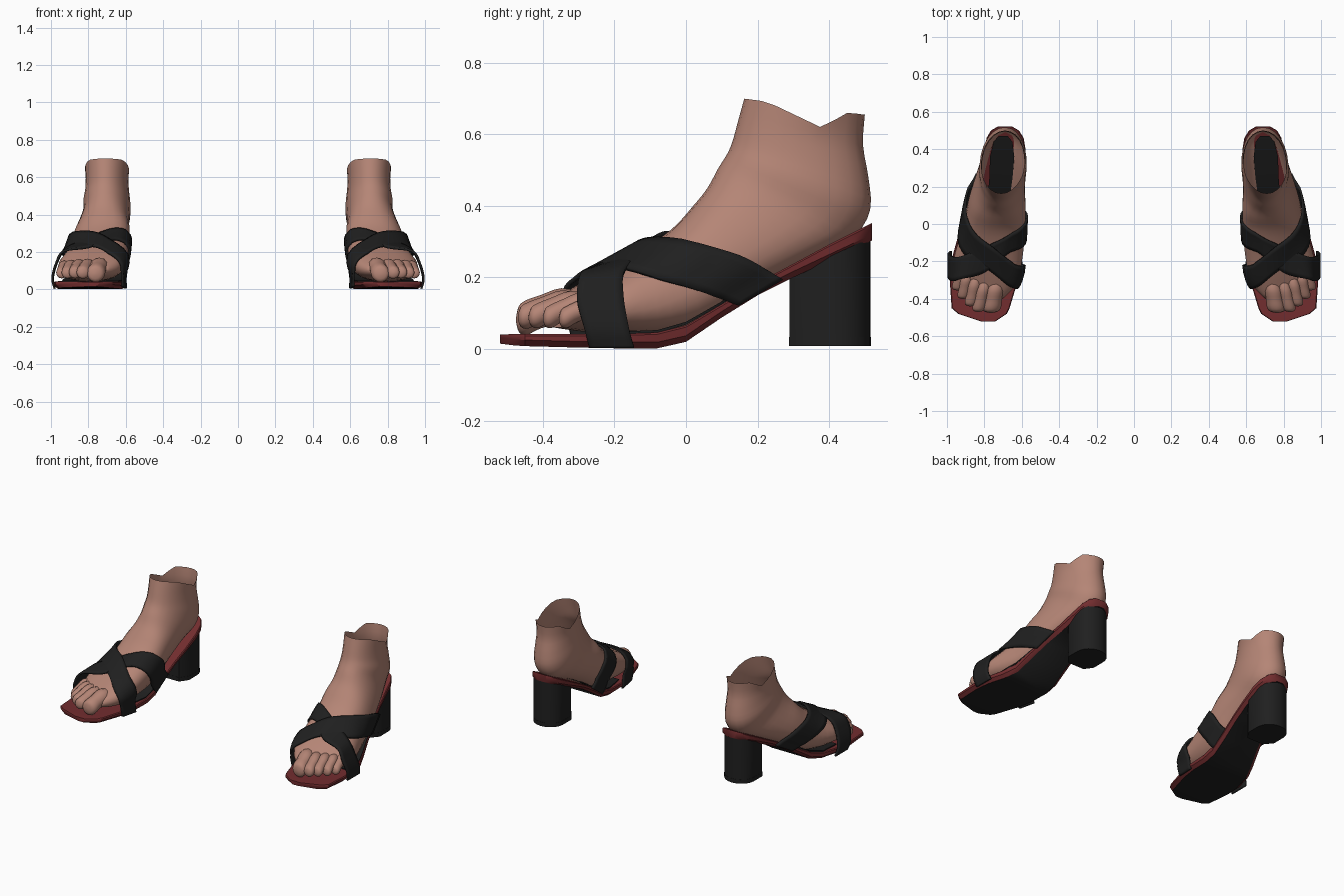
import bpy, bmesh, math
from mathutils import Vector

cube = bpy.data.objects.get("Cube")
if cube:
    bpy.data.objects.remove(cube)


def material(name, rgb):
    m = bpy.data.materials.new(name)
    m.use_nodes = True
    m.diffuse_color = (*rgb, 1)
    bsdf = m.node_tree.nodes["Principled BSDF"]
    bsdf.inputs["Base Color"].default_value = (*rgb, 1)
    bsdf.inputs["Roughness"].default_value = 0.7
    return m


SKIN = material("skin", (0.46, 0.235, 0.18))
RED = material("dark red leather", (0.17, 0.026, 0.028))
BLACK = material("black leather", (0.014, 0.014, 0.014))


def smooth_rows(rows, steps):
    """Catmull-Rom resampling of rows of numbers."""
    out = []
    for i in range(len(rows) - 1):
        p0, p1 = rows[max(i - 1, 0)], rows[i]
        p2, p3 = rows[i + 1], rows[min(i + 2, len(rows) - 1)]
        for k in range(steps):
            t = k / steps
            out.append([0.5 * (2 * b + (c - a) * t + (2 * a - 5 * b + 4 * c - d) * t * t
                               + (3 * b - a - 3 * c + d) * t ** 3)
                        for a, b, c, d in zip(p0, p1, p2, p3)])
    out.append(list(rows[-1]))
    return out


def loft(name, rings, mats, closed=True, caps=(True, True), angle=40):
    """Skin a list of point rings and return the object."""
    bm = bmesh.new()
    vs = [[bm.verts.new(p) for p in r] for r in rings]
    n = len(rings[0])
    for a, b in zip(vs, vs[1:]):
        for i in range(n if closed else n - 1):
            j = (i + 1) % n
            bm.faces.new((a[i], a[j], b[j], b[i]))
    if caps[0]:
        bm.faces.new(vs[0][::-1])
    if caps[1]:
        bm.faces.new(vs[-1])
    bmesh.ops.recalc_face_normals(bm, faces=bm.faces)
    mesh = bpy.data.meshes.new(name)
    bm.to_mesh(mesh)
    bm.free()
    for m in mats:
        mesh.materials.append(m)
    ob = bpy.data.objects.new(name, mesh)
    bpy.context.collection.objects.link(ob)
    bpy.ops.object.select_all(action='DESELECT')
    bpy.context.view_layer.objects.active = ob
    ob.select_set(True)
    bpy.ops.object.shade_smooth_by_angle(angle=math.radians(angle))
    return ob


def mirror(ob):
    ob.modifiers.new("other_side", 'MIRROR').use_mirror_merge = False


# Foot and ankle: lower y, z, x / upper y, z, x / half width, skew, rim dip, roundness
foot_rows = [
    (-.36, .06, .83, -.35, .135, .82, .115, .45, 0, .85),
    (-.25, .045, .80, -.25, .20, .785, .17, .35, 0, .85),
    (-.10, .043, .785, -.14, .265, .745, .17, .2, 0, .85),
    (.05, .075, .768, -.04, .335, .72, .16, 0, 0, .85),
    (.20, .17, .75, .02, .40, .712, .15, 0, 0, .85),
    (.36, .255, .72, .06, .45, .712, .133, 0, 0, .88),
    (.47, .315, .69, .09, .505, .712, .125, 0, 0, .92),
    (.515, .39, .69, .115, .545, .712, .125, 0, 0, .95),
    (.51, .48, .69, .13, .58, .71, .117, 0, 0, .97),
    (.495, .57, .69, .145, .635, .71, .114, 0, .012, 1),
    (.50, .655, .69, .163, .70, .71, .118, 0, .052, 1)]


def power(v, e):
    return math.copysign(abs(v) ** e, v)


def foot_ring(row, n=24):
    y0, z0, x0, y1, z1, x1, hw, skew, dip, ex = row
    pts = []
    for i in range(n):
        a = math.tau * i / n
        t = 0.5 - 0.5 * power(math.cos(a), ex)
        s = power(math.sin(a), ex)
        notch = max(0, 1 - abs(t - .36) / (.22 if t < .36 else .45))
        pts.append((x0 + (x1 - x0) * t + hw * s,
                    y0 + (y1 - y0) * t + skew * hw * s,
                    z0 + (z1 - z0) * t - dip * notch))
    return pts


foot = loft("foot", [foot_ring(r) for r in smooth_rows(foot_rows, 3)], [SKIN],
            caps=(True, False), angle=60)
mirror(foot)

# Toes: base x, base y, tip x, tip y, radius, drop
toes = [(.73, -.28, .765, -.475, .049, .014), (.79, -.28, .833, -.47, .037, .008),
        (.84, -.26, .875, -.44, .035, .008), (.885, -.24, .915, -.40, .033, .01),
        (.92, -.20, .945, -.355, .031, .012)]
for k, (bx, by, tx, ty, r, drop) in enumerate(toes):
    rings = []
    for t, size, z in smooth_rows([(0, .8, .13), (.35, 1, .135), (.65, .95, .118),
                                   (.85, 1, .102), (.96, .75, .098), (1, .15, .096)], 3):
        rings.append([(bx + (tx - bx) * t + r * size * math.cos(a),
                       by + (ty - by) * t,
                       z - drop + r * size * math.sin(a))
                      for a in (math.tau * i / 12 for i in range(12))])
    mirror(loft("toe_%d" % (k + 1), rings, [SKIN], angle=70))

# Sole: y, inner x, outer x, bottom z, top z
sole_rows = [
    (-.52, .74, .82, .015, .04), (-.48, .68, .94, .01, .042), (-.45, .665, .975, .008, .042),
    (-.30, .62, .985, .004, .042), (-.20, .603, .978, .002, .042), (-.08, .60, .945, .002, .046),
    (0, .60, .912, .02, .066), (.10, .60, .88, .088, .125), (.20, .592, .85, .15, .185),
    (.30, .583, .822, .2, .238), (.40, .58, .80, .247, .292), (.46, .59, .788, .275, .322),
    (.50, .615, .765, .294, .342), (.52, .65, .73, .303, .352)]
e, w, h = 0.005, 0.02, 0.017
sole = loft("sole", [[(l + w, y, b), (r - w, y, b), (r, y, b + h), (r, y, t - e),
                      (r - e, y, t), (l + e, y, t), (l, y, t - e), (l, y, b + h)]
                     for y, l, r, b, t in sole_rows], [RED, BLACK], angle=35)
for p in sole.data.polygons:
    p.material_index = int(p.normal.z < -0.8)
mirror(sole)

# Insole under the foot: y, centre x, half width, top z
insole = [(-.22, .79, .15, .047), (-.08, .775, .162, .053), (0, .76, .148, .076),
          (.10, .745, .13, .133), (.17, .72, .06, .182), (.25, .711, .062, .23),
          (.36, .705, .065, .29), (.44, .70, .05, .332), (.47, .70, .025, .345)]
mirror(loft("insole", [[(c + s * hw, y, z - d) for s, d in ((-1, 0), (1, 0), (1, .008), (-1, .008))]
                       for y, c, hw, z in insole], [BLACK]))


# Block heel: flat chamfered front and rounded back
def heel_outline(grow):
    pts = [(.63, .288), (.75, .288), (.792, .34)]
    pts += [(.693 + .099 * math.cos(a), .425 + .092 * math.sin(a))
            for a in (math.pi * i / 12 for i in range(13))]
    pts.append((.594, .34))
    mid = Vector((.693, .40))
    return [mid + (Vector(p) - mid) * grow for p in pts]


body = heel_outline(0.99)
mirror(loft("block_heel", [[(x, y, .034) for x, y in body],
                           [(x, y, .205 + (y - .285) * .46) for x, y in body]], [BLACK]))
mirror(loft("heel_tip", [[(x, y, z) for x, y in heel_outline(1.0)] for z in (.008, .034)], [BLACK]))

# Crossing straps: front edge point then rear edge point
lower_strap = [
    (.98, -.27, .004, .98, -.145, .004), (.992, -.285, .06, .99, -.16, .06),
    (.972, -.305, .14, .965, -.175, .15), (.93, -.295, .205, .915, -.17, .222),
    (.80, -.26, .225, .78, -.11, .275), (.68, -.16, .265, .67, -.06, .322),
    (.61, -.09, .20, .605, .03, .27), (.598, -.03, .10, .593, .08, .18),
    (.603, .01, .05, .597, .125, .13)]
upper_strap = [
    (.872, .145, .122, .84, .27, .195), (.912, .05, .158, .885, .17, .252),
    (.935, -.06, .19, .90, .06, .288), (.90, -.16, .215, .85, -.05, .308),
    (.77, -.25, .23, .75, -.13, .30), (.675, -.325, .18, .655, -.20, .235),
    (.622, -.335, .10, .608, -.215, .12), (.618, -.315, .012, .603, -.20, .004)]
for name, rows, gap in (("lower_strap", lower_strap, .008), ("upper_strap", upper_strap, .018)):
    rings = []
    for r in smooth_rows(rows, 5):
        a, b = Vector(r[:3]), Vector(r[3:])
        rings.append([a.lerp(b, i / 6) for i in range(7)])
    strap = loft(name, rings, [BLACK], closed=False, caps=(False, False), angle=50)
    wrap = strap.modifiers.new("clear_foot", 'SHRINKWRAP')
    wrap.target = foot
    wrap.wrap_mode = 'OUTSIDE'
    wrap.offset = gap
    thick = strap.modifiers.new("thickness", 'SOLIDIFY')
    thick.thickness = 0.012
    thick.offset = 0
    mirror(strap)
